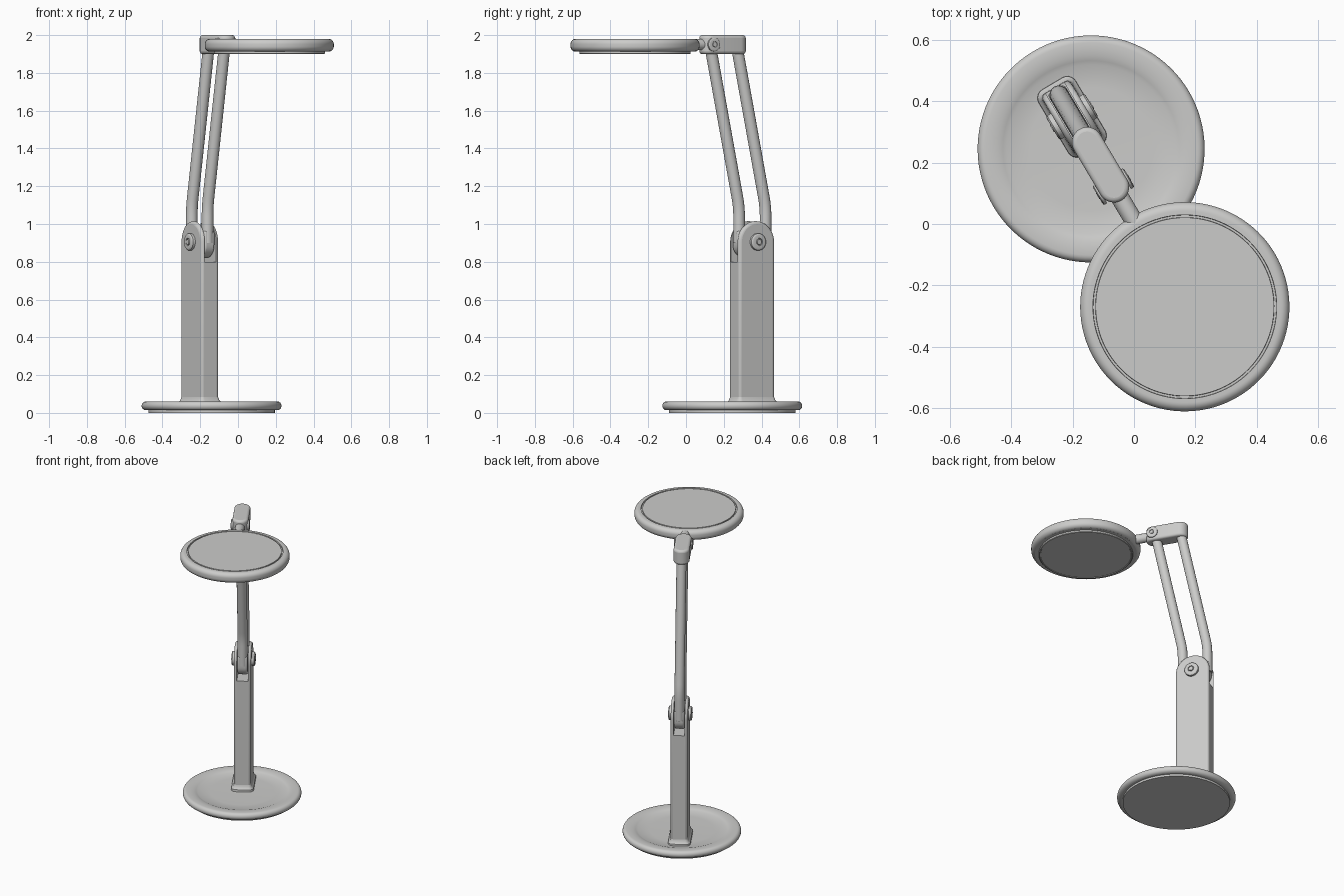
import bpy, bmesh, math
from mathutils import Matrix, Vector

if "Cube" in bpy.data.objects:
    bpy.data.objects.remove(bpy.data.objects["Cube"])

# Lamp frame: x runs along the arm, y across it, origin at the base centre
FRAME = Matrix.Translation((-0.14, 0.245, 0)) @ Matrix.Rotation(math.radians(-59.3), 4, 'Z')

grey = bpy.data.materials.new("light_grey")
grey.diffuse_color = (0.6, 0.6, 0.59, 1)
grey.use_nodes = True
grey.node_tree.nodes["Principled BSDF"].inputs["Base Color"].default_value = grey.diffuse_color


def finish(name, bm, local=Matrix.Identity(4), bevel=0, segments=3):
    bmesh.ops.remove_doubles(bm, verts=bm.verts, dist=1e-5)
    bmesh.ops.recalc_face_normals(bm, faces=bm.faces)
    mesh = bpy.data.meshes.new(name)
    bm.to_mesh(mesh)
    bm.free()
    ob = bpy.data.objects.new(name, mesh)
    bpy.context.collection.objects.link(ob)
    mesh.materials.append(grey)
    ob.matrix_world = FRAME @ local
    if bevel:
        mod = ob.modifiers.new("Rounding", 'BEVEL')
        mod.width, mod.segments = bevel, segments
        mod.limit_method, mod.angle_limit = 'ANGLE', math.radians(40)
    return ob


def smooth(ob):
    bpy.ops.object.select_all(action='DESELECT')
    bpy.context.view_layer.objects.active = ob
    ob.select_set(True)
    bpy.ops.object.shade_smooth_by_angle(angle=math.radians(35))


def lathe(name, profile, local, steps=96):
    """Spin (radius, height) points around the local z axis."""
    bm = bmesh.new()
    vs = [bm.verts.new((r, 0, z)) for r, z in profile]
    es = [bm.edges.new(p) for p in zip(vs, vs[1:])]
    bmesh.ops.spin(bm, geom=vs + es, cent=(0, 0, 0), axis=(0, 0, 1),
                   angle=math.tau, steps=steps)
    ob = finish(name, bm, local)
    smooth(ob)
    return ob


def prism(name, outline, depth, local, bevel=0, segments=3):
    """Extrude a flat outline symmetrically along local z."""
    bm = bmesh.new()
    f = bm.faces.new([bm.verts.new((a, b, -depth / 2)) for a, b in outline])
    top = bmesh.ops.extrude_face_region(bm, geom=[f])["geom"]
    bmesh.ops.translate(bm, vec=(0, 0, depth),
                        verts=[v for v in top if isinstance(v, bmesh.types.BMVert)])
    return finish(name, bm, local, bevel, segments)


def arc(cx, cz, r, a0, a1, n):
    return [(cx + r * math.cos(math.radians(a0 + (a1 - a0) * i / n)),
             cz + r * math.sin(math.radians(a0 + (a1 - a0) * i / n))) for i in range(n + 1)]


def tube(name, points, radius):
    """Round bar along a path in the arm plane."""
    cu = bpy.data.curves.new(name, 'CURVE')
    cu.dimensions, cu.bevel_depth, cu.bevel_resolution = '3D', radius, 6
    cu.use_fill_caps = True
    sp = cu.splines.new('POLY')
    sp.points.add(len(points) - 1)
    for p, (x, z) in zip(sp.points, points):
        p.co = (x, 0, z, 1)
    sp.use_smooth = True
    ob = bpy.data.objects.new(name, cu)
    bpy.context.collection.objects.link(ob)
    cu.materials.append(grey)
    ob.matrix_world = FRAME
    return ob


def bend(a, b, c, n=6, cut=0.05):
    """Rounded corner at b between a and c."""
    a, b, c = Vector(a), Vector(b), Vector(c)
    p, q = b + (a - b).normalized() * cut, b + (c - b).normalized() * cut
    return [tuple(p * (1 - t) ** 2 + b * 2 * t * (1 - t) + q * t * t)
            for t in [i / n for i in range(n + 1)]]


STAND = Matrix.Rotation(math.pi / 2, 4, 'X')   # outline (x, z) standing in the arm plane
POST_X, PIVOT_Z = -0.122, 0.905

# Base: foot pad, rounded rim and shallow dished top
lathe("base", [(0, 0), (0.335, 0), (0.335, 0.014), (0.35, 0.014)]
      + arc(0.347, 0.0375, 0.0235, -80, 90, 10)
      + [(0.325, 0.061), (0.305, 0.0585), (0.288, 0.054), (0.275, 0.048),
         (0.20, 0.046), (0.10, 0.0445), (0, 0.044)], Matrix.Identity(4))

# Post with rounded top, slotted for the arm
post = prism("post", [(-0.11, 0.04), (0.11, 0.04)] + arc(0, PIVOT_Z, 0.11, 0, 180, 28),
             0.108, Matrix.Translation((POST_X, 0, 0)) @ STAND, 0.016, 4)
bm = bmesh.new()
bmesh.ops.create_cube(bm, size=1)
cutter = finish("slot_cutter", bm, Matrix.Translation((POST_X, 0, 1.0))
                @ Matrix.Diagonal((0.4, 0.07, 0.4, 1)))
cutter.hide_render = True
cutter.hide_viewport = True
slot = post.modifiers.new("Slot", 'BOOLEAN')
slot.object, slot.operation, slot.solver = cutter, 'DIFFERENCE', 'EXACT'
smooth(post)

# Flared collar where the post meets the base
bm = bmesh.new()
rings = []
for grow, z in [(0.016, 0.044), (0.015, 0.058), (0.007, 0.066), (0.002, 0.078), (0, 0.085)]:
    ring = []
    for sx, sy, a in [(1, 1, 0), (-1, 1, 90), (-1, -1, 180), (1, -1, 270)]:
        for x, y in arc(sx * 0.094, sy * 0.038, 0.0165 + grow, a, a + 90, 5):
            ring.append(bm.verts.new((x, y, z)))
    rings.append(ring)
for lo, hi in zip(rings, rings[1:]):
    for i in range(len(lo)):
        j = (i + 1) % len(lo)
        bm.faces.new((lo[i], lo[j], hi[j], hi[i]))
smooth(finish("post_collar", bm, Matrix.Translation((POST_X, 0, 0))))

# Parallel arm bars, each bent just above the post
for name, low, high in [("front_bar", -0.042, 0.135), ("back_bar", -0.205, -0.028)]:
    knee, top = (low, 1.09), (high, 1.94)
    tube(name, [(low, 0.90)] + bend((low, 0.90), knee, top) + [top], 0.031)

# Hub holding both bars inside the slot
hub = prism("arm_hub", [(0.105, 0.965), (-0.105, 0.965)] + arc(-0.035, 0.89, 0.07, 180, 270, 8)
            + arc(0.035, 0.89, 0.07, 270, 360, 8),
            0.064, Matrix.Translation((POST_X, 0, 0)) @ STAND, 0.012)
smooth(hub)

# Pivot bolts on both sides of the post and of the head bracket
BOLT = [(0, 0), (1, 0), (1, 0.75), (0.9, 0.95), (0.78, 1), (0.45, 1), (0.42, 0.8),
        (0.34, 0.8), (0.3, 1.1), (0, 1.1)]
for label, x, z, r, start, height in [("post_bolt", POST_X, PIVOT_Z, 0.045, 0.05, 0.024),
                                      ("bracket_bolt", 0.143, 1.95, 0.036, 0.045, 0.014)]:
    for side, turn in [("left", math.pi / 2), ("right", -math.pi / 2)]:
        lathe(side + "_" + label, [(a * r, start + b * height) for a, b in BOLT],
              Matrix.Translation((x, 0, z)) @ Matrix.Rotation(turn, 4, 'X'), 32)

# Bracket block joining the bars to the head
bracket = prism("head_bracket", arc(0.145, 0, 0.05, -90, 90, 16) + arc(-0.025, 0, 0.05, 90, 270, 16),
                0.1, Matrix.Translation((0, 0, 1.95)), 0.015, 4)
smooth(bracket)

# Neck between bracket and head
tube("neck", [(0.17, 1.95), (0.30, 1.95)], 0.03)

# Head: rounded disc with grooved top and a light panel below
HEAD = Matrix.Translation((0.599, 0, 0))
lathe("head", [(0, 1.912), (0.318, 1.912)] + arc(0.313, 1.9405, 0.0285, -80, 0, 7)
      + arc(0.313, 1.952, 0.0285, 0, 90, 8)
      + [(0.300, 1.9805), (0.299, 1.972), (0.292, 1.972), (0.291, 1.9805), (0, 1.9805)], HEAD)
lathe("light_panel", [(0, 1.902), (0.283, 1.902), (0.285, 1.899), (0.291, 1.899),
                      (0.294, 1.902), (0.294, 1.914), (0, 1.914)], HEAD)
